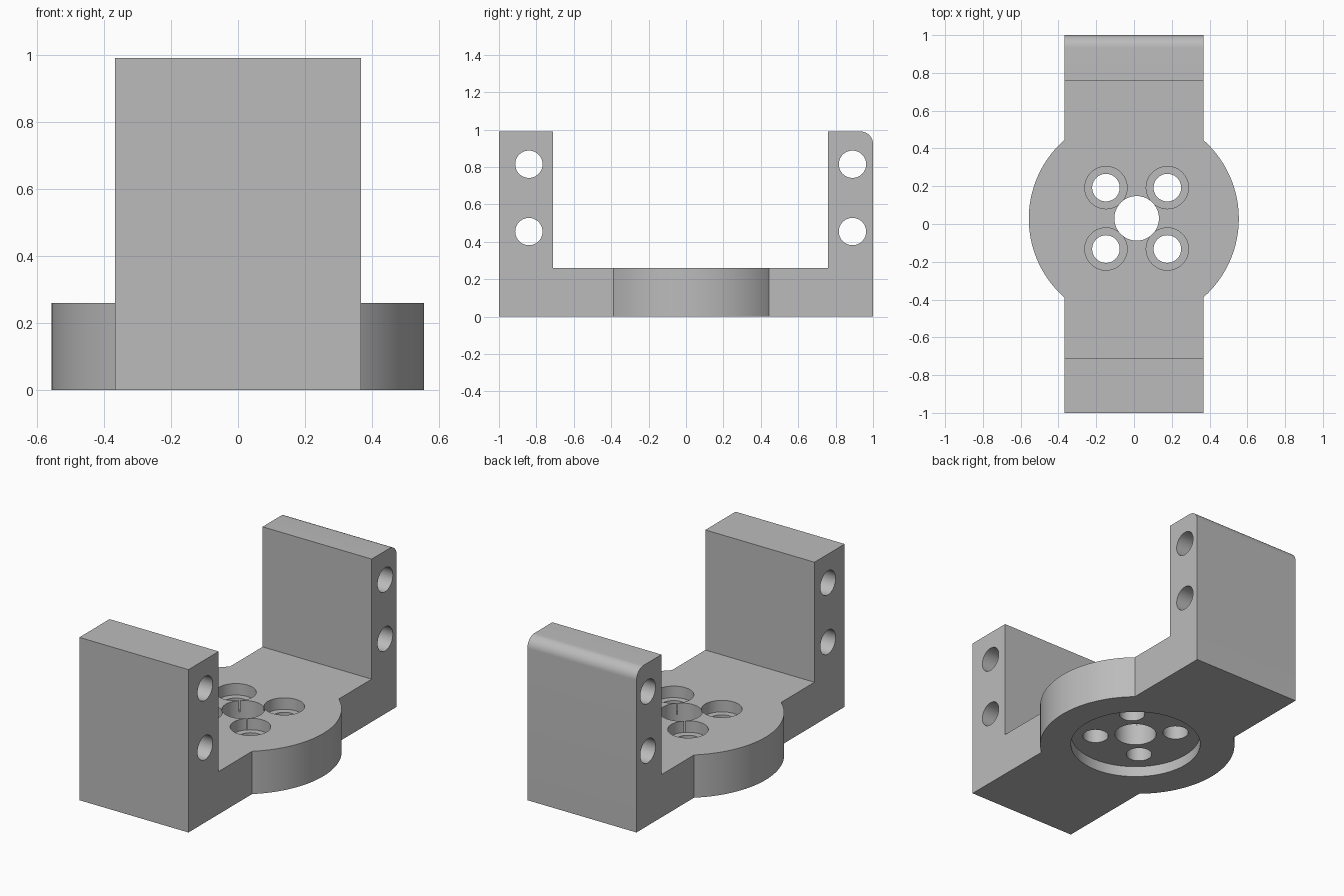
import bpy
import bmesh
from math import pi, sin, cos

cube = bpy.data.objects.get("Cube")
if cube:
    bpy.data.objects.remove(cube, do_unlink=True)

HALF_WIDTH, FLOOR, TOP = 0.367, 0.26, 0.99
FRONT_INNER, BACK_INNER = -0.71, 0.76
FILLET = 0.067
HUB = (0.014, 0.03)

grey = bpy.data.materials.new("plain grey")
grey.use_nodes = True
colour = (0.5, 0.5, 0.5, 1)
grey.diffuse_color = colour
grey.node_tree.nodes["Principled BSDF"].inputs["Base Color"].default_value = colour


def cylinder(name, radius, depth, location, sides=64, along_x=False):
    bpy.ops.mesh.primitive_cylinder_add(
        vertices=sides, radius=radius, depth=depth, location=location,
        rotation=(0, pi / 2 if along_x else 0, 0))
    obj = bpy.context.object
    obj.name = name
    return obj


def combine(target, tool, operation):
    """Apply a boolean and discard the tool object."""
    mod = target.modifiers.new(operation, "BOOLEAN")
    mod.operation, mod.object, mod.solver = operation, tool, "EXACT"
    bpy.context.view_layer.objects.active = target
    bpy.ops.object.modifier_apply(modifier=mod.name)
    bpy.data.objects.remove(tool, do_unlink=True)


# U-shaped side profile with a rounded back top edge, extruded across x
profile = [(-1, 0), (1, 0)]
for i in range(13):
    a = i / 12 * pi / 2
    profile.append((1 - FILLET + FILLET * cos(a), TOP - FILLET + FILLET * sin(a)))
profile += [(BACK_INNER, TOP), (BACK_INNER, FLOOR),
            (FRONT_INNER, FLOOR), (FRONT_INNER, TOP), (-1, TOP)]

bm = bmesh.new()
face = bm.faces.new([bm.verts.new((-HALF_WIDTH, y, z)) for y, z in profile])
ext = bmesh.ops.extrude_face_region(bm, geom=[face])
moved = [v for v in ext["geom"] if isinstance(v, bmesh.types.BMVert)]
bmesh.ops.translate(bm, verts=moved, vec=(2 * HALF_WIDTH, 0, 0))
bmesh.ops.recalc_face_normals(bm, faces=bm.faces)
mesh = bpy.data.meshes.new("bracket")
bm.to_mesh(mesh)
bm.free()
bracket = bpy.data.objects.new("bracket", mesh)
bpy.context.collection.objects.link(bracket)

# Round disc bulging from both sides of the floor
combine(bracket, cylinder("disc", 0.556, FLOOR, (-0.001, 0.028, FLOOR / 2), 128), "UNION")

# Shallow round recess underneath, and the centre bore
hx, hy = HUB
combine(bracket, cylinder("recess", 0.37, 0.13, (hx, hy, 0), 96), "DIFFERENCE")
combine(bracket, cylinder("bore", 0.118, 1, (hx, hy, 0.1)), "DIFFERENCE")

# Four counterbored screw holes around the bore
for sx in (-1, 1):
    for sy in (-1, 1):
        x, y = hx + sx * 0.1625, hy + sy * 0.1625
        combine(bracket, cylinder("screw_hole", 0.073, 1, (x, y, 0.1)), "DIFFERENCE")
        combine(bracket, cylinder("counterbore", 0.112, 0.14, (x, y, FLOOR)), "DIFFERENCE")

# Cross holes running the full width of each upright
for y in (-0.84, 0.89):
    for z in (0.455, 0.815):
        combine(bracket, cylinder("cross_hole", 0.073, 2, (0, y, z), along_x=True), "DIFFERENCE")

# Finish: one colour, smooth curves with sharp edges
bracket.data.materials.clear()
bracket.data.materials.append(grey)
for poly in bracket.data.polygons:
    poly.material_index = 0
bpy.ops.object.select_all(action="DESELECT")
bracket.select_set(True)
bpy.context.view_layer.objects.active = bracket
bpy.ops.object.shade_smooth_by_angle(angle=pi / 6)
